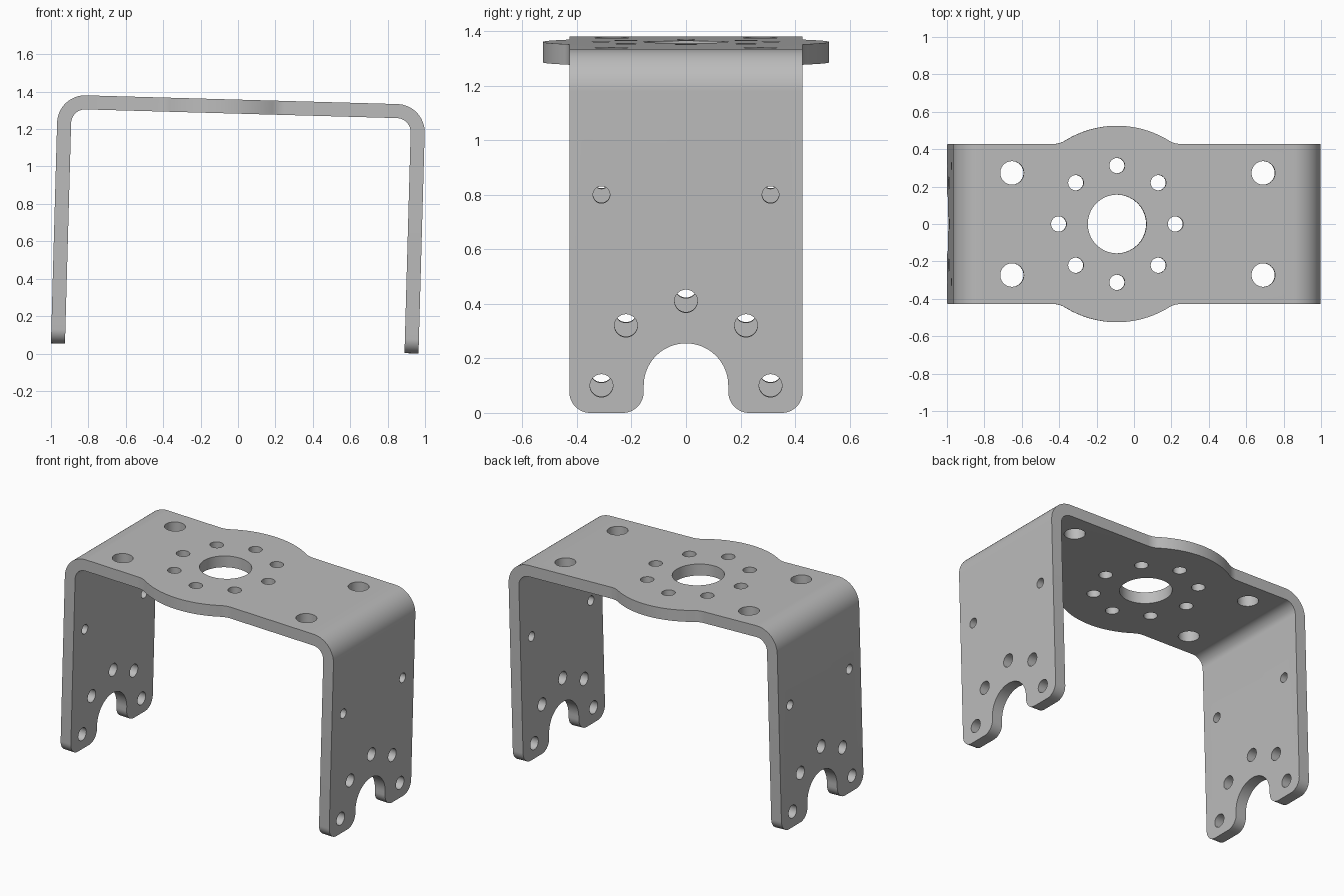
import bpy, bmesh
from math import sin, cos, radians, atan2, degrees, sqrt
from mathutils import Matrix, Vector

if "Cube" in bpy.data.objects:
    bpy.data.objects.remove(bpy.data.objects["Cube"])

W, H, T = 0.983, 1.33, 0.075      # half width, height, sheet thickness
BEND = 0.15                       # outer bend radius
D = 0.428                         # half depth
HUB_X, HUB_R, FILLET = -0.11, 0.525, 0.12
TILT = radians(1.6)

steel = bpy.data.materials.new("plain grey metal")
steel.use_nodes = True
grey = (0.5, 0.5, 0.5, 1)
steel.diffuse_color = grey
steel.node_tree.nodes["Principled BSDF"].inputs["Base Color"].default_value = grey


def arc(cx, cy, r, a0, a1, n=12):
    angles = [radians(a0 + (a1 - a0) * i / n) for i in range(n + 1)]
    return [(cx + r * cos(a), cy + r * sin(a)) for a in angles]


def add_prism(bm, points, axis, lo, hi):
    """Extrude a closed 2D outline along one axis."""
    place = {"x": lambda p: (lo, p[0], p[1]),
             "y": lambda p: (p[0], lo, p[1]),
             "z": lambda p: (p[0], p[1], lo)}[axis]
    face = bm.faces.new([bm.verts.new(place(p)) for p in points])
    side = bmesh.ops.extrude_face_region(bm, geom=[face])
    step = Vector([(hi - lo) * (axis == k) for k in "xyz"])
    bmesh.ops.translate(bm, vec=step,
                        verts=[v for v in side["geom"] if isinstance(v, bmesh.types.BMVert)])


def add_hole(bm, u, v, r, axis, lo, hi):
    add_prism(bm, arc(u, v, r, 0, 360, 40)[:-1], axis, lo, hi)


def make_object(name, bm):
    bmesh.ops.recalc_face_normals(bm, faces=bm.faces)
    mesh = bpy.data.meshes.new(name)
    bm.to_mesh(mesh)
    bm.free()
    mesh.materials.append(steel)
    ob = bpy.data.objects.new(name, mesh)
    bpy.context.collection.objects.link(ob)
    return ob


# Bent sheet: U profile, left over-wide and over-long for trimming
outer = [(W, -0.1)] + arc(W - BEND, H - BEND, BEND, 0, 90, 16)
inner = arc(W - BEND, H - BEND, BEND - T, 90, 0, 16) + [(W - T, -0.1)]
mirror_x = lambda pts: [(-x, z) for x, z in reversed(pts)]
bm = bmesh.new()
add_prism(bm, outer + mirror_x(outer) + mirror_x(inner) + inner, "y", -0.7, 0.7)
bracket = make_object("bracket", bm)

# Plan outline with the rounded hub bulge on both edges
fy = D + FILLET
fx = sqrt((HUB_R + FILLET) ** 2 - fy ** 2)
th = degrees(atan2(fy, fx))
edge = [(1.1, D)]
edge += arc(HUB_X + fx, fy, FILLET, -90, th - 180)
edge += arc(HUB_X, 0, HUB_R, th, 180 - th, 24)[1:-1]
edge += arc(HUB_X - fx, fy, FILLET, -th, -90)
edge += [(-1.1, D)]
bm = bmesh.new()
add_prism(bm, edge + [(x, -y) for x, y in reversed(edge)], "z", -0.3, 1.6)
plan_outline = make_object("plan_outline", bm)

# Cutter for leg feet: rounded toes and central arched slot
C, SLOT = 0.077, 0.155
half = [(0.8, -0.3), (0.8, C)]
half += arc(D - C, C, C, 0, -90)
half += arc(SLOT + C, C, C, -90, -180)
half += arc(0, 0.1, SLOT, 0, 90, 20)
bm = bmesh.new()
add_prism(bm, half + mirror_x(half)[1:], "x", -1.3, 1.3)

# Leg holes pass through both legs
add_hole(bm, 0, 0.41, 0.042, "x", -1.3, 1.3)
for s in (-1, 1):
    for y, z, r in ((0.31, 0.1, 0.042), (0.22, 0.32, 0.042), (0.31, 0.8, 0.031)):
        add_hole(bm, s * y, z, r, "x", -1.3, 1.3)

# Top plate holes: hub bore, ring of eight, four corners
add_hole(bm, HUB_X, 0, 0.157, "z", 1.1, 1.6)
for i in range(8):
    a = radians(45 * i)
    add_hole(bm, HUB_X + 0.312 * cos(a), 0.312 * sin(a), 0.041, "z", 1.1, 1.6)
for sx in (-1, 1):
    for sy in (-1, 1):
        add_hole(bm, sx * 0.672, sy * 0.273, 0.063, "z", 1.1, 1.6)
hole_cutter = make_object("hole_cutter", bm)

# Trim and drill the sheet
for cutter, op in ((plan_outline, "INTERSECT"), (hole_cutter, "DIFFERENCE")):
    cutter.hide_render = True
    mod = bracket.modifiers.new(cutter.name, "BOOLEAN")
    mod.operation, mod.solver, mod.object = op, "EXACT", cutter
graph = bpy.context.evaluated_depsgraph_get()
result = bpy.data.meshes.new_from_object(bracket.evaluated_get(graph))
bracket.modifiers.clear()
bracket.data = result
for cutter in (plan_outline, hole_cutter):
    bpy.data.objects.remove(cutter)

# Slight lean of the whole bracket, resting on its lower foot
result.transform(Matrix.Translation((-0.0175, 0, W * sin(TILT))) @ Matrix.Rotation(TILT, 4, "Y"))

bpy.ops.object.select_all(action="DESELECT")
bracket.select_set(True)
bpy.context.view_layer.objects.active = bracket
bpy.ops.object.shade_smooth_by_angle(angle=radians(30))
